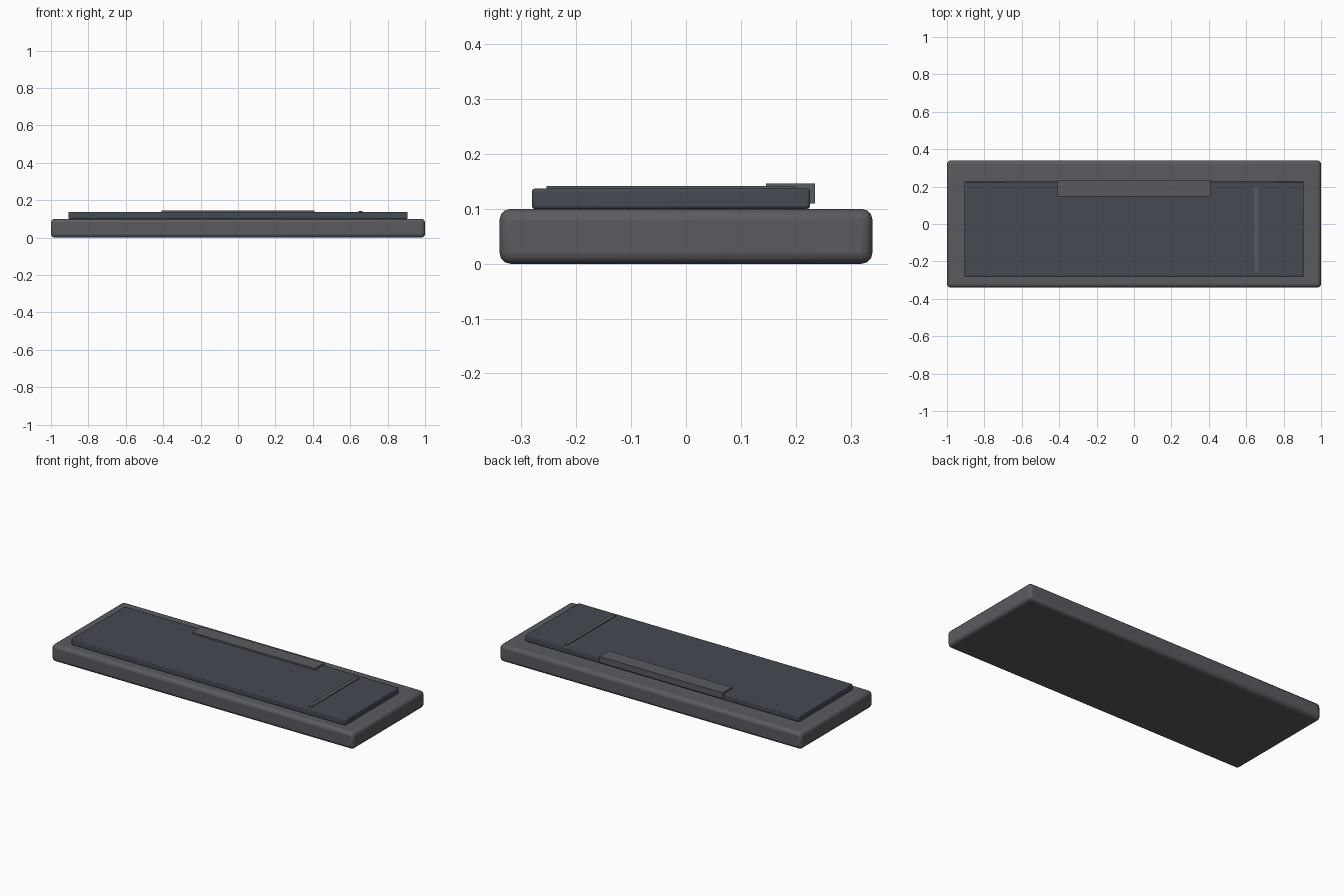
import bpy

if "Cube" in bpy.data.objects:
    bpy.data.objects.remove(bpy.data.objects["Cube"])


def material(name, rgb):
    m = bpy.data.materials.new(name)
    m.diffuse_color = (*rgb, 1)
    m.use_nodes = True
    m.node_tree.nodes["Principled BSDF"].inputs["Base Color"].default_value = m.diffuse_color
    return m


def box(name, x, y, z, mat, bevel=0, segments=3):
    """Box from (min, max) ranges with an optional rounded edge."""
    bpy.ops.mesh.primitive_cube_add(
        size=1, location=[(a + b) / 2 for a, b in (x, y, z)])
    ob = bpy.context.object
    ob.name = name
    ob.scale = [b - a for a, b in (x, y, z)]
    bpy.ops.object.transform_apply(location=False, rotation=False, scale=True)
    ob.data.materials.append(mat)
    if bevel:
        mod = ob.modifiers.new("rounded_edges", 'BEVEL')
        mod.width = bevel
        mod.segments = segments
        bpy.ops.object.shade_smooth_by_angle()
    return ob


grey = material("dark_grey", (0.10, 0.105, 0.115))
slate = material("slate", (0.06, 0.068, 0.085))

# Rounded slab at the bottom
box("base", (-1, 1), (-0.34, 0.34), (0, 0.10), grey, 0.02)
# Thinner plate, set slightly towards the front
box("top_panel", (-0.907, 0.907), (-0.281, 0.226), (0.10, 0.137), slate, 0.005, 2)
# Bar lapping over the back edge of the plate
box("hinge_bar", (-0.408, 0.408), (0.146, 0.235), (0.11, 0.146), grey)
# Thin raised line on the right of the plate
box("accent_strip", (0.644, 0.666), (-0.254, 0.20), (0.13, 0.142), grey)
